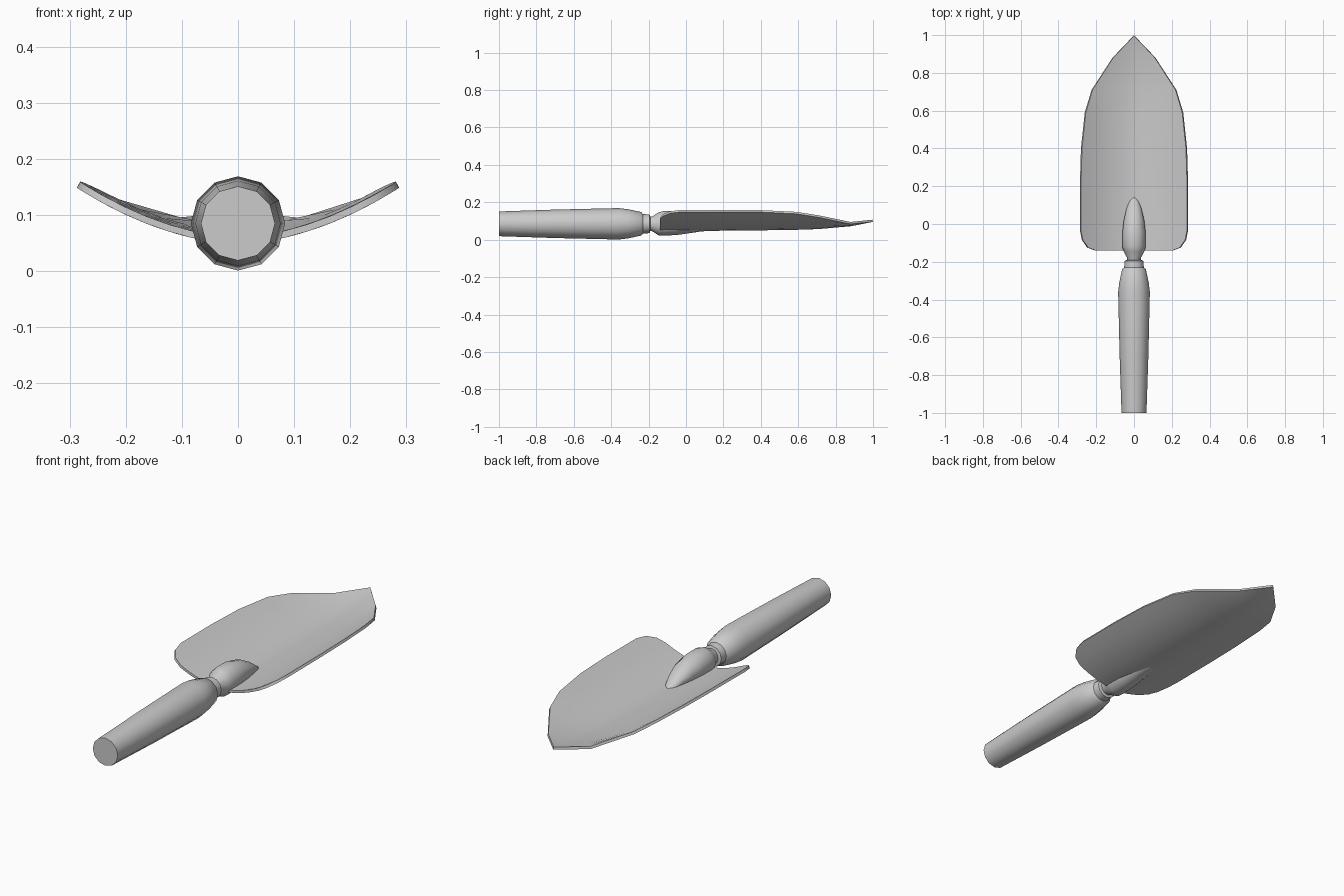
import bpy, bmesh, math

if "Cube" in bpy.data.objects:
    bpy.data.objects.remove(bpy.data.objects["Cube"])


def finish(bm, name, thickness=0):
    bmesh.ops.remove_doubles(bm, verts=bm.verts, dist=0.0005)
    bmesh.ops.recalc_face_normals(bm, faces=bm.faces)
    mesh = bpy.data.meshes.new(name)
    bm.to_mesh(mesh)
    bm.free()
    ob = bpy.data.objects.new(name, mesh)
    bpy.context.collection.objects.link(ob)
    bpy.ops.object.select_all(action='DESELECT')
    ob.select_set(True)
    bpy.context.view_layer.objects.active = ob
    if thickness:
        m = ob.modifiers.new("thickness", 'SOLIDIFY')
        m.thickness, m.offset = thickness, 0
        bpy.ops.object.modifier_apply(modifier=m.name)
    bpy.ops.object.shade_smooth_by_angle(angle=math.radians(40))
    return ob


def skin(bm, rows, closed):
    for a, b in zip(rows, rows[1:]):
        n = len(a)
        for i in range(n if closed else n - 1):
            j = (i + 1) % n
            bm.faces.new((a[i], a[j], b[j], b[i]))


def tube(name, sections, sides=12):
    """Loft ellipses along y; section = (y, half width, bottom z, top z)."""
    bm = bmesh.new()
    rows = []
    for y, a, zb, zt in sections:
        row = []
        for i in range(sides):
            t = 2 * math.pi * i / sides
            row.append(bm.verts.new((a * math.sin(t), y,
                                     (zb + zt) / 2 + (zt - zb) / 2 * math.cos(t))))
        rows.append(row)
    skin(bm, rows, True)
    bm.faces.new(rows[0])
    bm.faces.new(rows[-1])
    return finish(bm, name)


# Handle: turned grip with a stepped collar at the front
C = 0.085
profile = [(-1.0, 0.066), (-0.7, 0.076), (-0.36, 0.084), (-0.31, 0.078), (-0.24, 0.063),
           (-0.23, 0.052), (-0.195, 0.05), (-0.19, 0.036)]
tube("handle", [(y, r, C - r, C + r) for y, r in profile])

# Socket: narrow neck flaring out, then tapering into the blade
tube("socket", [(-0.21, 0.036, 0.048, 0.122), (-0.18, 0.036, 0.045, 0.125),
                (-0.145, 0.055, 0.022, 0.147), (-0.12, 0.062, 0.022, 0.153),
                (-0.05, 0.062, 0.025, 0.152), (0.02, 0.054, 0.035, 0.135),
                (0.08, 0.040, 0.044, 0.103), (0.12, 0.025, 0.047, 0.074),
                (0.14, 0.010, 0.048, 0.060)])

# Blade: station = (y, half width, centre z, dish amount)
stations = [(-0.14, 0.205, 0.053, 1), (-0.125, 0.245, 0.053, 1), (-0.085, 0.273, 0.053, 1),
            (-0.03, 0.284, 0.053, 1), (0.2, 0.284, 0.054, 1), (0.4, 0.278, 0.056, 1),
            (0.59, 0.258, 0.059, 1), (0.71, 0.222, 0.063, 0.95), (0.88, 0.112, 0.078, 0.55),
            (0.998, 0.0, 0.101, 0)]
bm = bmesh.new()
rows = []
for y, w, zc, k in stations:
    row = []
    for i in range(-5, 6):
        x = w * i / 5
        row.append(bm.verts.new((x, y, zc + k * (x * x + 0.07 * abs(x)))))
    rows.append(row)
skin(bm, rows, False)
# Drop faces squashed at the tip, then thicken
bmesh.ops.dissolve_degenerate(bm, dist=0.0001, edges=bm.edges)
finish(bm, "blade", 0.012)
